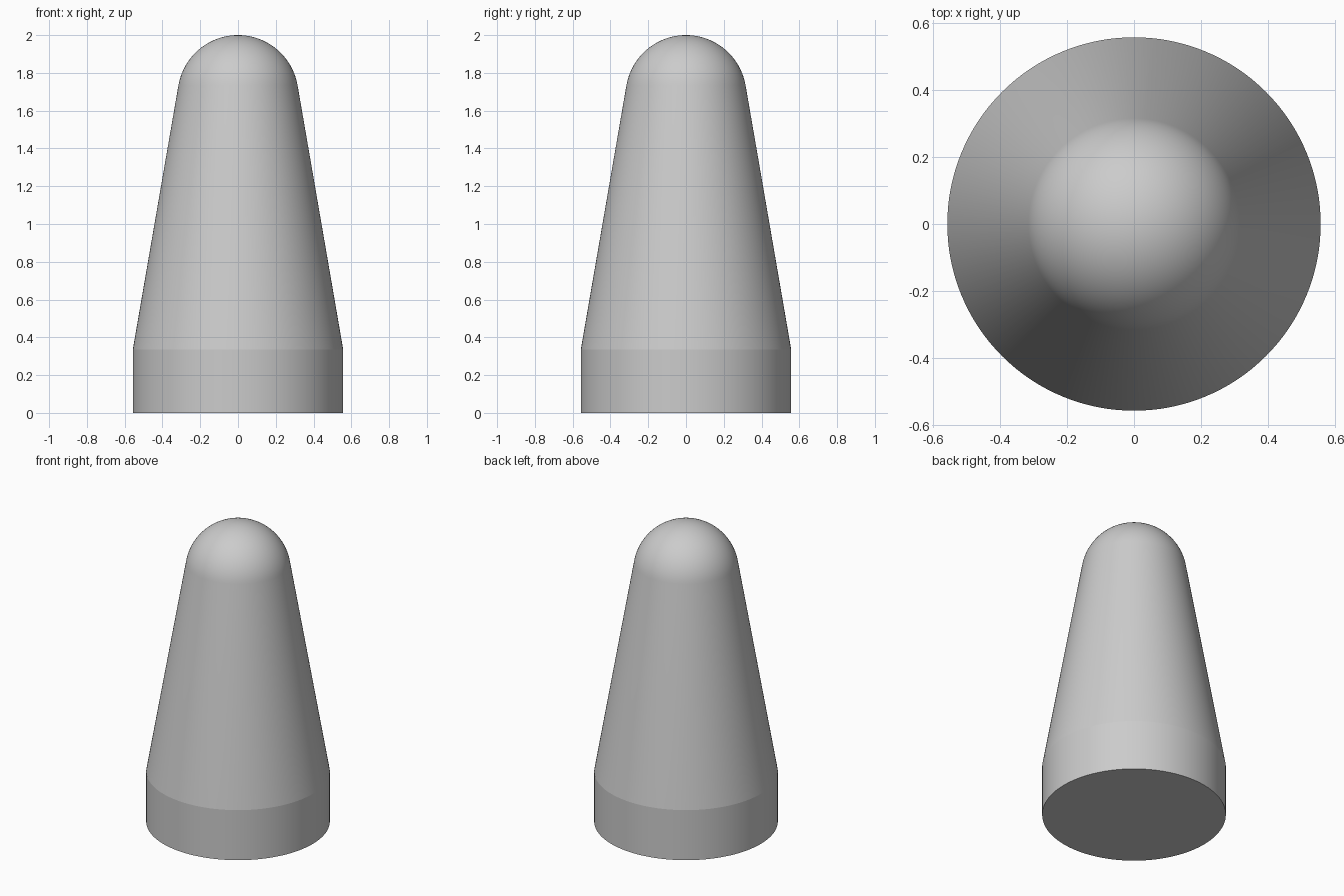
import bpy, bmesh, math

cube = bpy.data.objects.get("Cube")
if cube:
    bpy.data.objects.remove(cube, do_unlink=True)

BASE_R, BASE_H = 0.557, 0.335
DOME_R, TOP = 0.32, 2.0
SEGMENTS, DOME_STEPS = 128, 20

# Grey material
grey = bpy.data.materials.new("plain grey")
grey.use_nodes = True
colour = (0.6, 0.6, 0.6, 1)
grey.diffuse_color = colour
grey.node_tree.nodes["Principled BSDF"].inputs["Base Color"].default_value = colour

# Angle at which the tapered side meets the dome tangentially
centre = TOP - DOME_R
rise = centre - BASE_H
tilt = math.atan2(BASE_R, rise) - math.asin(DOME_R / math.hypot(BASE_R, rise))

# Half profile: flat base, straight collar, taper, round tip
profile = [(0, 0), (BASE_R, 0), (BASE_R, BASE_H)]
for i in range(DOME_STEPS):
    a = tilt + (math.pi / 2 - tilt) * i / DOME_STEPS
    profile.append((DOME_R * math.cos(a), centre + DOME_R * math.sin(a)))
profile.append((0, TOP))

# Spin the profile into a closed solid
bm = bmesh.new()
verts = [bm.verts.new((r, 0, z)) for r, z in profile]
edges = [bm.edges.new(pair) for pair in zip(verts, verts[1:])]
bmesh.ops.spin(bm, geom=verts + edges, cent=(0, 0, 0), axis=(0, 0, 1),
               angle=math.tau, steps=SEGMENTS)
bmesh.ops.remove_doubles(bm, verts=bm.verts, dist=0.0001)
bmesh.ops.recalc_face_normals(bm, faces=bm.faces)

mesh = bpy.data.meshes.new("rounded_cone")
bm.to_mesh(mesh)
bm.free()
mesh.materials.append(grey)
body = bpy.data.objects.new("rounded_cone", mesh)
bpy.context.collection.objects.link(body)

# Smooth sides, keeping the collar and base edges crisp
bpy.ops.object.select_all(action="DESELECT")
body.select_set(True)
bpy.context.view_layer.objects.active = body
bpy.ops.object.shade_smooth_by_angle(angle=math.radians(8))
